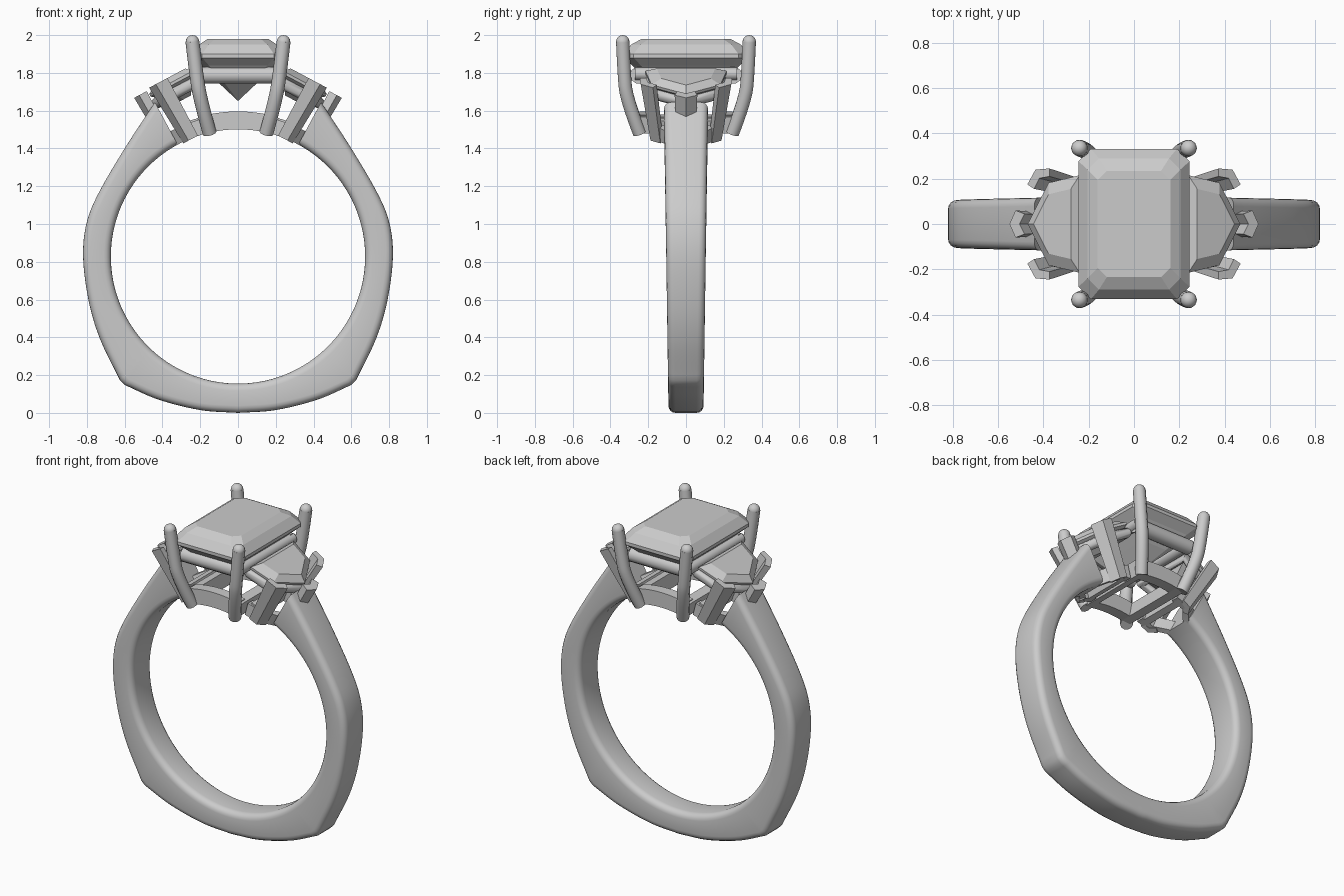
import bpy, bmesh, math
from mathutils import Vector

if "Cube" in bpy.data.objects:
    bpy.data.objects.remove(bpy.data.objects["Cube"])

CZ, RI = 0.828, 0.673          # finger hole centre height and radius
TILT = math.radians(28)        # outward tilt of the side stones


def finish(ob, mirror=(False, False), smooth=None):
    if any(mirror):
        m = ob.modifiers.new("mirror", 'MIRROR')
        m.use_axis = (mirror[0], mirror[1], False)
        m.use_mirror_merge = False
    if smooth:
        bpy.ops.object.select_all(action='DESELECT')
        ob.select_set(True)
        bpy.context.view_layer.objects.active = ob
        bpy.ops.object.shade_smooth_by_angle(angle=math.radians(smooth))
    return ob


def loft(name, rings, mirror=(False, False), smooth=None):
    """Skin equal-length rings of points and cap both ends."""
    bm = bmesh.new()
    vr = [[bm.verts.new(p) for p in r] for r in rings]
    n = len(vr[0])
    for a, b in zip(vr, vr[1:]):
        for i in range(n):
            bm.faces.new((a[i], a[(i + 1) % n], b[(i + 1) % n], b[i]))
    bm.faces.new(vr[0])
    bm.faces.new(vr[-1])
    bmesh.ops.recalc_face_normals(bm, faces=bm.faces)
    me = bpy.data.meshes.new(name)
    bm.to_mesh(me)
    bm.free()
    ob = bpy.data.objects.new(name, me)
    bpy.context.collection.objects.link(ob)
    return finish(ob, mirror, smooth)


def tube(name, pts, r, closed=False, mirror=(False, False), spline='POLY'):
    cu = bpy.data.curves.new(name, 'CURVE')
    cu.dimensions = '3D'
    cu.bevel_depth, cu.bevel_resolution, cu.use_fill_caps = r, 3, True
    sp = cu.splines.new(spline)
    sp.points.add(len(pts) - 1)
    for p, c in zip(sp.points, pts):
        p.co = (*c, 1)
    if spline == 'NURBS':
        sp.order_u, sp.use_endpoint_u, sp.resolution_u = 3, True, 6
    sp.use_cyclic_u = closed
    ob = bpy.data.objects.new(name, cu)
    bpy.context.collection.objects.link(ob)
    bpy.ops.object.select_all(action='DESELECT')
    ob.select_set(True)
    bpy.context.view_layer.objects.active = ob
    bpy.ops.object.convert(target='MESH')
    return finish(bpy.context.object, mirror, 40)


def catmull(pts, n=7):
    p = [Vector(q) for q in pts]
    p = [2 * p[0] - p[1]] + p + [2 * p[-1] - p[-2]]
    out = []
    for a, b, c, d in zip(p, p[1:], p[2:], p[3:]):
        for i in range(n):
            t = i / n
            out.append(0.5 * (2 * b + (c - a) * t + (2 * a - 5 * b + 4 * c - d) * t * t
                              + (3 * b - a - 3 * c + d) * t ** 3))
    return out + [p[-2]]


# Shank: rounded section swept between the finger hole and the outer outline
low = catmull([(0, 0), (0.2, 0.015), (0.42, 0.07), (0.6, 0.148)])
side = catmull([(0.625, 0.172), (0.73, 0.39), (0.79, 0.59), (0.82, 0.82), (0.803, 1.0),
                (0.74, 1.16), (0.6, 1.40), (0.44, 1.645)])
half = low + side
outline = [Vector((-p.x, p.y)) for p in reversed(half[1:])] + half


def shank_ring(p):
    c = Vector((0, CZ))
    d = (p - c).normalized()
    r0, r1 = RI, (p - c).length
    w = 0.093 + 0.014 * p.y
    f = 0.038
    ring = []
    for k, (sr, sy) in enumerate(((1, 1), (0, 1), (0, -1), (1, -1))):
        cr, cy = (r1 - f if sr else r0 + f), sy * (w - f)
        for j in range(5):
            a = math.pi / 2 * (k + j / 4)
            q = c + d * (cr + f * math.cos(a))
            ring.append((q.x, cy + f * math.sin(a), q.y))
    return ring


loft("shank", [shank_ring(p) for p in outline], smooth=40)


# Centre stone: emerald cut with clipped corners
def octagon(hx, hy, c, z):
    return [(hx, hy - c, z), (hx - c, hy, z), (c - hx, hy, z), (-hx, hy - c, z),
            (-hx, c - hy, z), (c - hx, -hy, z), (hx - c, -hy, z), (hx, c - hy, z)]


loft("centre_stone", [octagon(*l) for l in (
    (0.16, 0.235, 0.04, 1.98), (0.205, 0.29, 0.05, 1.95), (0.245, 0.332, 0.055, 1.9),
    (0.245, 0.332, 0.055, 1.88), (0.2, 0.285, 0.045, 1.84), (0.1, 0.2, 0.03, 1.745),
    (0.004, 0.1, 0.003, 1.655))])

# Centre setting: four claws with domed tips and an upper rail
tube("centre_claw", [(0.15, 0.245, 1.48), (0.2, 0.315, 1.66), (0.222, 0.328, 1.8),
                     (0.241, 0.335, 1.965)], 0.037, mirror=(True, True), spline='NURBS')
bm = bmesh.new()
bmesh.ops.create_uvsphere(bm, u_segments=16, v_segments=8, radius=0.036)
bmesh.ops.translate(bm, verts=bm.verts, vec=(0.241, 0.335, 1.964))
me = bpy.data.meshes.new("claw_tip")
bm.to_mesh(me)
bm.free()
tip = bpy.data.objects.new("claw_tip", me)
bpy.context.collection.objects.link(tip)
finish(tip, (True, True), 60)
tube("centre_rail_front", [(-0.2, 0.25, 1.788), (0.2, 0.25, 1.788)], 0.046, mirror=(False, True))
tube("centre_rail_side", [(0.19, -0.27, 1.795), (0.19, 0.27, 1.795)], 0.034, mirror=(True, False))


# Lower gallery: bars that follow the finger hole
def arc_bar(name, a0, a1, y0, y1, wid, thick, mirror):
    rings = []
    for i in range(9):
        t = i / 8
        a, y = math.radians(a0 + (a1 - a0) * t), y0 + (y1 - y0) * t
        rings.append([(r * math.sin(a), y + s * wid, CZ + r * math.cos(a)) for r, s in
                      ((RI, -1), (RI, 1), (RI + thick, 1), (RI + thick, -1))])
    loft(name, rings, mirror, 30)


arc_bar("gallery_front", -13, 13, 0.21, 0.21, 0.035, 0.095, (False, True))
arc_bar("gallery_side", 15, 23, 0.155, 0.155, 0.025, 0.08, (True, True))
arc_bar("gallery_corner", 22, 30, 0.155, 0.06, 0.025, 0.08, (True, True))


def cross_bar(name, deg, hy, half_deg):
    rings = []
    for y in (-hy, hy):
        rings.append([(r * math.sin(math.radians(deg + s)), y,
                       CZ + r * math.cos(math.radians(deg + s))) for r, s in
                      ((RI, -half_deg), (RI, half_deg), (RI + 0.09, half_deg), (RI + 0.09, -half_deg))])
    loft(name, rings, (True, False))


cross_bar("gallery_cross_inner", 12, 0.24, 2.2)
cross_bar("gallery_cross_outer", 18, 0.17, 1.8)


# Side stones and their settings, in a tilted frame: u outward, y across, h up
def tilted(u, y, h):
    c, s = math.cos(TILT), math.sin(TILT)
    return (0.24 + u * c + h * s, y, 1.81 - u * s + h * c)


SHIELD = [(0, -0.215), (0.155, -0.182), (0.26, 0), (0.155, 0.182), (0, 0.215)]


def shield(k, h):
    return [tilted(0.1 + (u - 0.1) * k, y * k, h) for u, y in SHIELD]


loft("side_stone", [shield(0.72, 0.03), shield(1, 0), shield(1, -0.015), shield(0.3, -0.11)],
     (True, False))
tube("side_rail", shield(0.9, -0.06), 0.03, True, (True, False))


def v_claw(name, section, top, bottom, mirror):
    rings = []
    for (u0, y0, h), k in ((top, 1), (bottom, 0.8)):
        rings.append([tilted(u0 + u * k, y0 + y * k, h) for u, y in section])
    loft(name, rings, mirror)


v_claw("side_claw", [(-0.055, 0.04), (0.015, 0.035), (0.055, -0.03), (0.022, -0.05),
                     (-0.005, -0.003), (-0.055, 0.005)],
       (0.19, 0.205, 0.03), (0.18, 0.16, -0.315), (True, True))
v_claw("end_claw", [(0.045, 0), (0.015, 0.06), (-0.03, 0.045), (-0.005, 0),
                    (-0.03, -0.045), (0.015, -0.06)],
       (0.295, 0, 0.02), (0.29, 0, -0.3), (True, False))
